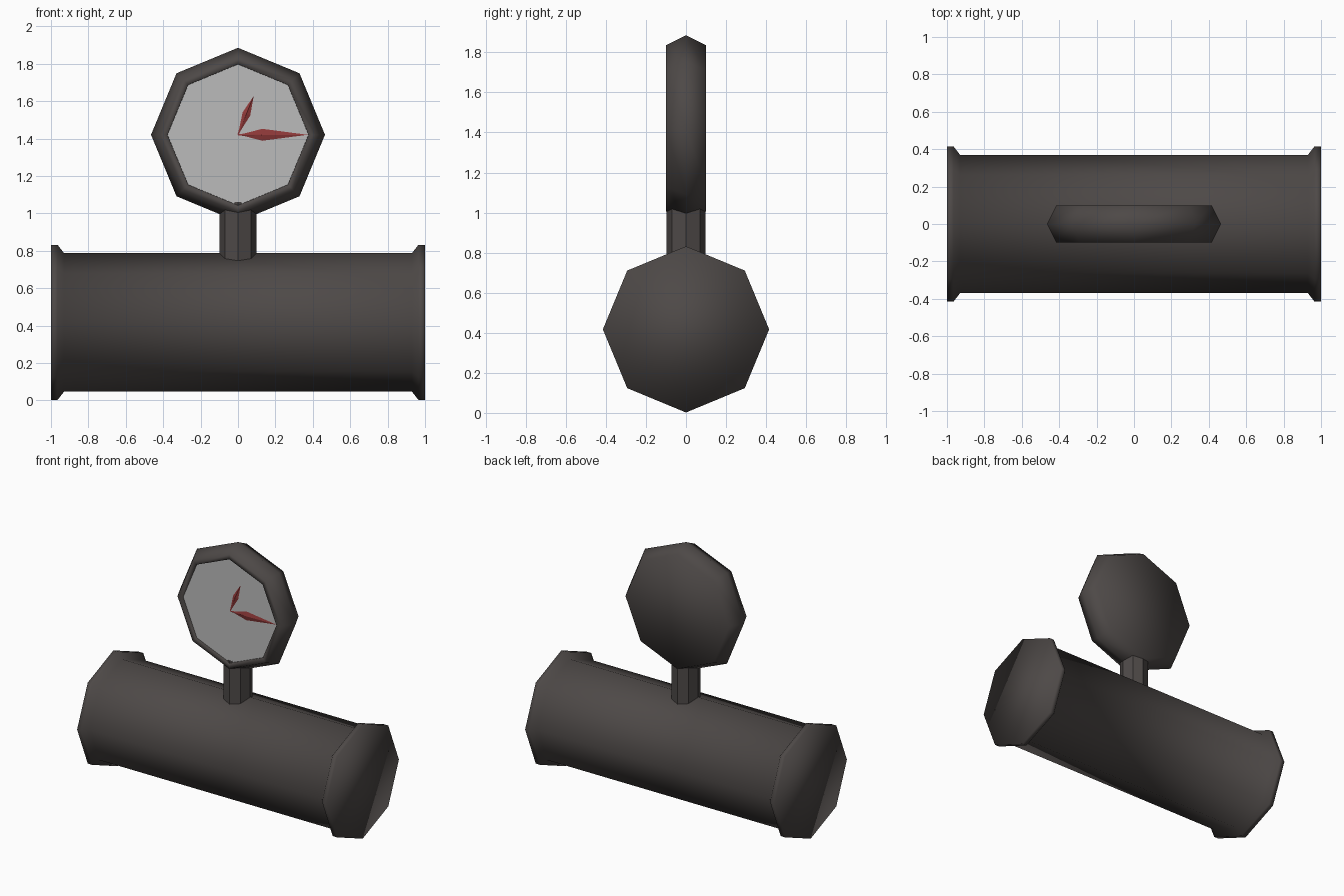
import bpy, bmesh, math
from mathutils import Matrix, Vector

if "Cube" in bpy.data.objects:
    bpy.data.objects.remove(bpy.data.objects["Cube"])

SIDES = 8


def material(name, rgb):
    m = bpy.data.materials.new(name)
    m.diffuse_color = (*rgb, 1.0)
    m.use_nodes = True
    m.node_tree.nodes["Principled BSDF"].inputs["Base Color"].default_value = m.diffuse_color
    return m


IRON = material("dark iron", (0.075, 0.066, 0.063))
FACE = material("dial grey", (0.50, 0.50, 0.50))
RED = material("hand red", (0.27, 0.04, 0.04))


def finish(name, bm, mat, smooth):
    bmesh.ops.recalc_face_normals(bm, faces=bm.faces)
    me = bpy.data.meshes.new(name)
    bm.to_mesh(me)
    bm.free()
    me.materials.append(mat)
    for p in me.polygons:
        p.use_smooth = smooth
    ob = bpy.data.objects.new(name, me)
    bpy.context.collection.objects.link(ob)
    return ob


def lathe(name, profile, axis, centre, mat, smooth=True):
    """Octagonal solid from (position along axis, radius) pairs, capped at both ends."""
    bm = bmesh.new()
    rings = []
    for a, r in profile:
        ring = []
        for i in range(SIDES):
            t = 2 * math.pi * i / SIDES
            u, v = r * math.cos(t), r * math.sin(t)
            co = {"x": (a, u, v), "y": (u, a, v), "z": (u, v, a)}[axis]
            ring.append(bm.verts.new(Vector(co) + Vector(centre)))
        rings.append(ring)
    for low, high in zip(rings, rings[1:]):
        for i in range(SIDES):
            j = (i + 1) % SIDES
            bm.faces.new((low[i], low[j], high[j], high[i]))
    bm.faces.new(rings[0])
    bm.faces.new(rings[-1])
    return finish(name, bm, mat, smooth)


def hand(name, length, half_width, widest, angle):
    """Thin pointed gauge hand with a slight raised ridge, lying on the dial."""
    bm = bmesh.new()
    outline = [(0, 0.003), (0.03, 0.006), (widest, half_width), (length, 0),
               (widest, -half_width), (0.03, -0.006), (0, -0.003)]
    vs = [bm.verts.new((x, 0, z)) for x, z in outline]
    ridge = bm.verts.new((widest, -0.008, 0))
    for a, b in zip(vs, vs[1:] + vs[:1]):
        bm.faces.new((a, b, ridge))
    bm.faces.new(vs)
    turn = Matrix.Rotation(-angle, 4, "Y")
    bmesh.ops.transform(bm, matrix=Matrix.Translation((0, -0.0905, 1.42)) @ turn, verts=bm.verts)
    return finish(name, bm, RED, False)


# pipe with a flared collar at each end
half = [(1.0, 0.415), (0.965, 0.415), (0.93, 0.37)]
lathe("pipe", [(-x, r) for x, r in half] + half[::-1], "x", (0, 0, 0.417), IRON)

# stem joining the pipe and the gauge
lathe("stem", [(0.70, 0.098), (1.06, 0.098)], "z", (0, 0, 0), IRON, smooth=False)

# gauge housing with a shallow recess in front
lathe("gauge_housing", [(0.1, 0.415), (0.0, 0.465), (-0.1, 0.415), (-0.1, 0.378), (-0.085, 0.376)],
      "y", (0, 0, 1.42), IRON)

# dial plate
lathe("dial", [(-0.084, 0.377), (-0.09, 0.377)], "y", (0, 0, 1.42), FACE, smooth=False)

# two hands
hand("long_hand", 0.372, 0.032, 0.13, 0.0)
hand("short_hand", 0.225, 0.022, 0.12, math.radians(68))
